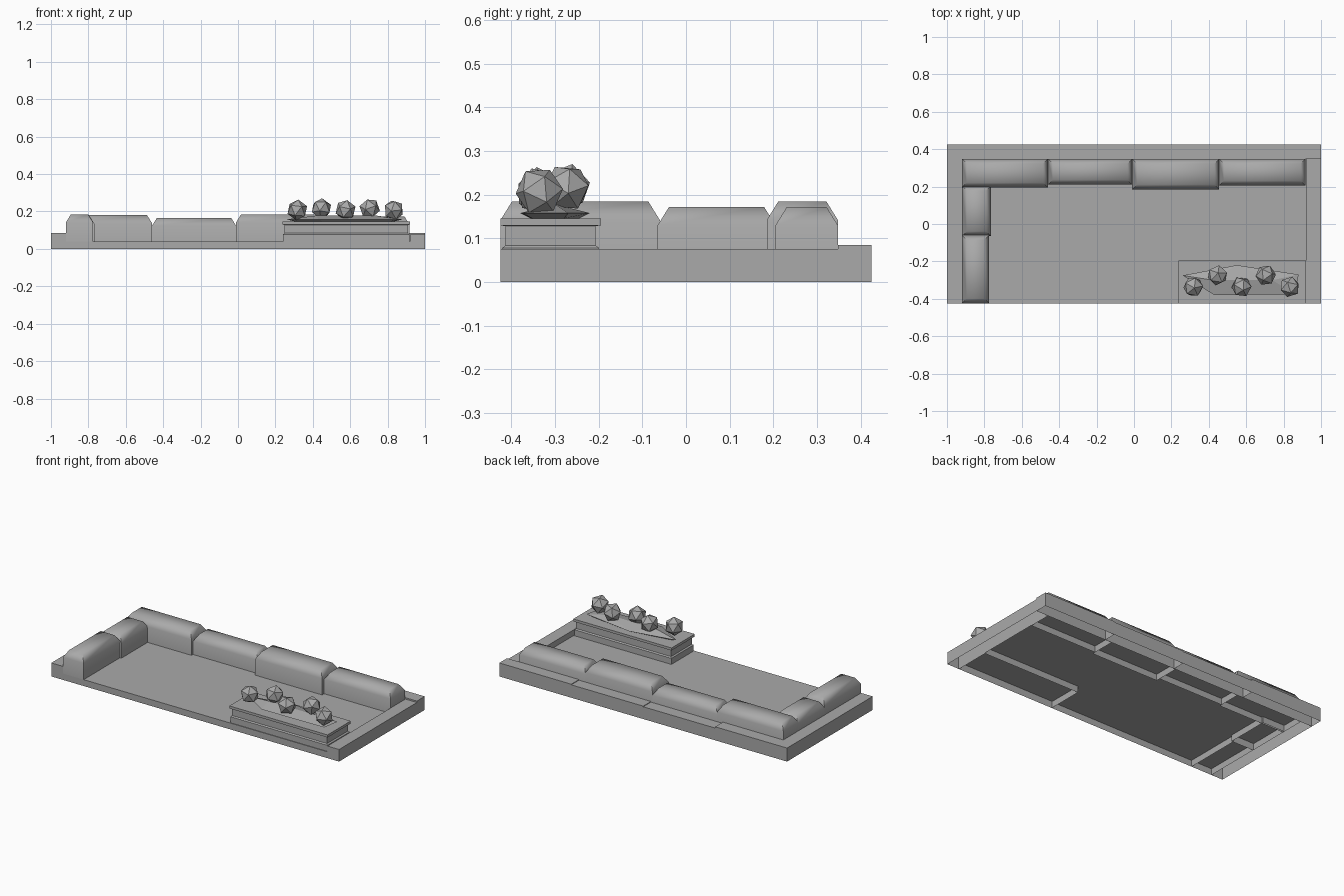
import bpy, bmesh, math, random
from mathutils import Vector, Matrix

random.seed(4)
cube = bpy.data.objects.get("Cube")
if cube:
    bpy.data.objects.remove(cube, do_unlink=True)

stone = bpy.data.materials.new("stone grey")
stone.use_nodes = True
COLOR = (0.4, 0.4, 0.4, 1)
stone.diffuse_color = COLOR
stone.node_tree.nodes["Principled BSDF"].inputs["Base Color"].default_value = COLOR


def finish(name, bm, smooth_angle=None):
    bmesh.ops.recalc_face_normals(bm, faces=bm.faces)
    mesh = bpy.data.meshes.new(name)
    bm.to_mesh(mesh)
    bm.free()
    mesh.materials.append(stone)
    obj = bpy.data.objects.new(name, mesh)
    bpy.context.collection.objects.link(obj)
    if smooth_angle:
        bpy.ops.object.select_all(action='DESELECT')
        obj.select_set(True)
        bpy.context.view_layer.objects.active = obj
        bpy.ops.object.shade_smooth_by_angle(angle=math.radians(smooth_angle))
    return obj


def stack(name, x, y, levels, smooth_angle=None):
    """Open-bottomed block: each level is (height, inset of the rectangle)."""
    bm = bmesh.new()
    rings = []
    for z, inset in levels:
        x0, x1, y0, y1 = x[0] + inset, x[1] - inset, y[0] + inset, y[1] - inset
        rings.append([bm.verts.new((px, py, z)) for px, py in
                      ((x0, y0), (x1, y0), (x1, y1), (x0, y1))])
    for low, high in zip(rings, rings[1:]):
        for i in range(4):
            j = (i + 1) % 4
            bm.faces.new((low[i], low[j], high[j], high[i]))
    bm.faces.new(rings[-1])
    obj = finish(name, bm, smooth_angle)
    # An open shell needs its top to face up
    if obj.data.polygons[-1].normal.z < 0:
        obj.data.flip_normals()
    return obj


def block(name, x, y, height):
    return stack(name, x, y, ((0, 0), (height, 0)))


def cushion(name, x, y, height):
    return stack(name, x, y, ((0, 0), (height - 0.042, 0), (height, 0.026)), 60)


# Floor and surrounding rims
FRONT, INNER, BACK, SIDE = -0.425, 0.348, 0.425, 0.92
block("floor", (-SIDE, SIDE), (FRONT, INNER), 0.04)
block("left_rim", (SIDE, 1), (FRONT, INNER), 0.076)
block("right_rim", (-1, -SIDE), (FRONT, INNER), 0.085)
for i, h in enumerate((0.085, 0.077, 0.081, 0.085)):
    block(f"back_rim_{i + 1}", (i / 2 - 1, i / 2 - 0.5), (INNER, BACK), h)

# Rounded wall blocks along the back
ends = (-0.92, -0.46, -0.01, 0.455, 0.917)
for i, (front, h) in enumerate(((0.195, 0.18), (0.21, 0.165), (0.185, 0.184), (0.205, 0.172))):
    cushion(f"back_cushion_{i + 1}", ends[i:i + 2], (front, INNER), h)

# Rounded wall blocks along the side
cushion("side_cushion_back", (-SIDE, -0.765), (-0.065, 0.205), 0.172)
cushion("side_cushion_front", (-SIDE, -0.775), (FRONT, -0.06), 0.184)

# Planter with a base, a recessed body and a lip
stack("planter", (0.237, 0.92), (FRONT, -0.195),
      ((0, 0.004), (0.078, 0.004), (0.084, 0.012), (0.128, 0.012), (0.13, 0), (0.146, 0)))

# Jagged bed of foliage
bm = bmesh.new()
outline = ((0.26, -0.275), (0.55, -0.22), (0.88, -0.27), (0.86, -0.375), (0.43, -0.38))
for px, py in outline:
    bm.verts.new((px, py, 0.158))
    bm.verts.new((0.57 + (px - 0.57) * 0.85, -0.3 + (py + 0.3) * 0.7, 0.146))
for px in (0.42, 0.57, 0.74):
    bm.verts.new((px, -0.3, 0.178))
bmesh.ops.convex_hull(bm, input=bm.verts)
finish("foliage_bed", bm)

# Faceted shrub balls in a zigzag row
for i in range(5):
    bm = bmesh.new()
    spin = Matrix.Rotation(random.uniform(0, 6), 4, Vector((1, random.random(), 0.5)))
    back = i % 2
    place = Matrix.Translation((0.317 + i * 0.129, -0.336 + back * 0.062, 0.208 + back * 0.008))
    bmesh.ops.create_icosphere(bm, subdivisions=1, radius=0.056, matrix=place @ spin)
    finish(f"shrub_{i + 1}", bm)
